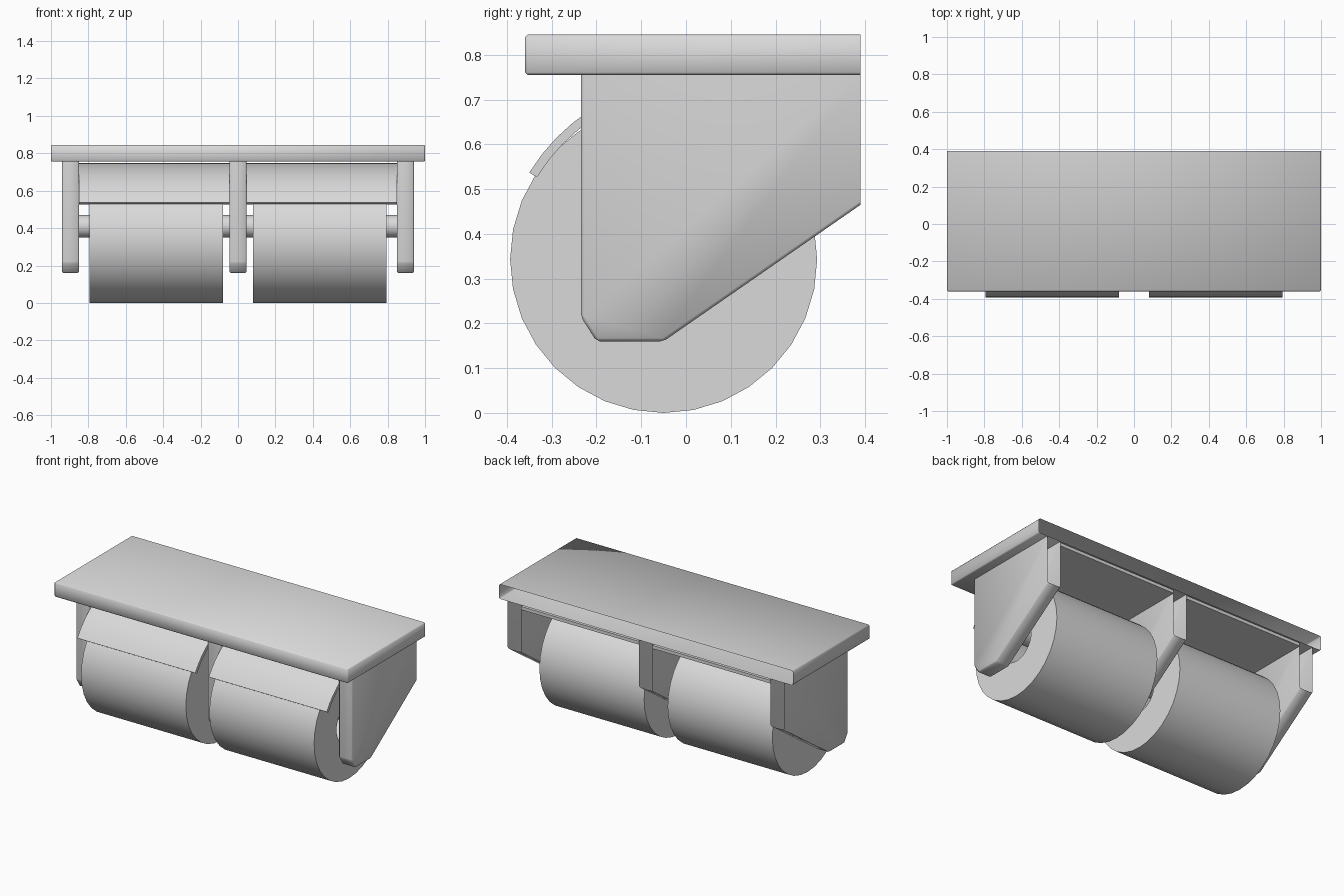
import bpy, bmesh
from math import sin, cos, pi, radians

cube = bpy.data.objects.get("Cube")
if cube:
    bpy.data.objects.remove(cube)

GREY = (0.7, 0.7, 0.7, 1)
grey = bpy.data.materials.new("light_grey")
grey.use_nodes = True
grey.diffuse_color = GREY
grey.node_tree.nodes["Principled BSDF"].inputs["Base Color"].default_value = GREY


def finish(name, bm, angle):
    mesh = bpy.data.meshes.new(name)
    bm.to_mesh(mesh)
    bm.free()
    mesh.materials.append(grey)
    obj = bpy.data.objects.new(name, mesh)
    bpy.context.collection.objects.link(obj)
    bpy.ops.object.select_all(action='DESELECT')
    obj.select_set(True)
    bpy.context.view_layer.objects.active = obj
    bpy.ops.object.shade_smooth_by_angle(angle=radians(angle))
    return obj


def extrude_x(name, profile, x0, x1, open_dirs=(), bevel=0, angle=30):
    """Extrude a (y, z) profile along x, optionally leaving sides open."""
    bm = bmesh.new()
    face = bm.faces.new([bm.verts.new((x0, y, z)) for y, z in profile])
    ext = bmesh.ops.extrude_face_region(bm, geom=[face], use_keep_orig=True)
    moved = [g for g in ext["geom"] if isinstance(g, bmesh.types.BMVert)]
    bmesh.ops.translate(bm, verts=moved, vec=(x1 - x0, 0, 0))
    bmesh.ops.recalc_face_normals(bm, faces=bm.faces[:])
    gone = [f for f in bm.faces
            if ("back" in open_dirs and f.normal.y > 0.99)
            or ("top" in open_dirs and f.normal.z > 0.99)]
    bmesh.ops.delete(bm, geom=gone, context='FACES')
    if bevel:
        edges = [e for e in bm.edges if len(e.link_faces) == 2]
        bmesh.ops.bevel(bm, geom=edges, offset=bevel, segments=1,
                        profile=0.5, affect='EDGES')
    return finish(name, bm, angle)


def ring(cy, cz, r, n):
    return [(cy + r * sin(2 * pi * i / n), cz + r * cos(2 * pi * i / n))
            for i in range(n)]


def tube_x(name, cy, cz, r_out, r_in, x0, x1, n=32):
    """Hollow cylinder lying along x."""
    bm = bmesh.new()
    loops = [[bm.verts.new((x, y, z)) for y, z in ring(cy, cz, r, n)]
             for x, r in ((x0, r_out), (x1, r_out), (x1, r_in), (x0, r_in))]
    for a, b in zip(loops, loops[1:] + loops[:1]):
        for i in range(n):
            j = (i + 1) % n
            bm.faces.new((a[i], a[j], b[j], b[i]))
    bmesh.ops.recalc_face_normals(bm, faces=bm.faces[:])
    return finish(name, bm, 30)


BACK = 0.39

# Hollow shelf, open toward the wall
shelf = [(-0.36, 0.755), (BACK, 0.755), (BACK, 0.845), (-0.36, 0.845)]
extrude_x("shelf", shelf, -1, 1, ("back",), 0.006, 50)

# Three hollow brackets, open toward the wall and the shelf
bracket = [(-0.235, 0.755), (-0.235, 0.215), (-0.2, 0.16),
           (-0.05, 0.16), (BACK, 0.465), (BACK, 0.755)]
for name, x in (("right", -0.895), ("middle", 0), ("left", 0.895)):
    extrude_x(name + "_bracket", bracket, x - 0.046, x + 0.046,
              ("back", "top"), 0.007, 50)

# Curved paper cover: flat at the back, bending down at the front
CY, CZ, STEPS = 0.025, 0.307, 9


def cover_arc(r):
    angles = [radians(58.5) * i / STEPS for i in range(STEPS + 1)]
    return [(CY - r * sin(a), CZ + r * cos(a)) for a in angles]


outer, inner = cover_arc(0.44), cover_arc(0.42)
cover = [(BACK, CZ + 0.44)] + outer + inner[::-1] + [(BACK, CZ + 0.42)]

# Cover, hanging paper roll and axle on each side
for side, s in (("right", -1), ("left", 1)):
    extrude_x(side + "_cover", cover, s * 0.046, s * 0.849)
    tube_x(side + "_paper_roll", -0.05, 0.343, 0.343, 0.125, s * 0.08, s * 0.793)
    extrude_x(side + "_axle", ring(-0.05, 0.41, 0.06, 24), s * 0.04, s * 0.855)
